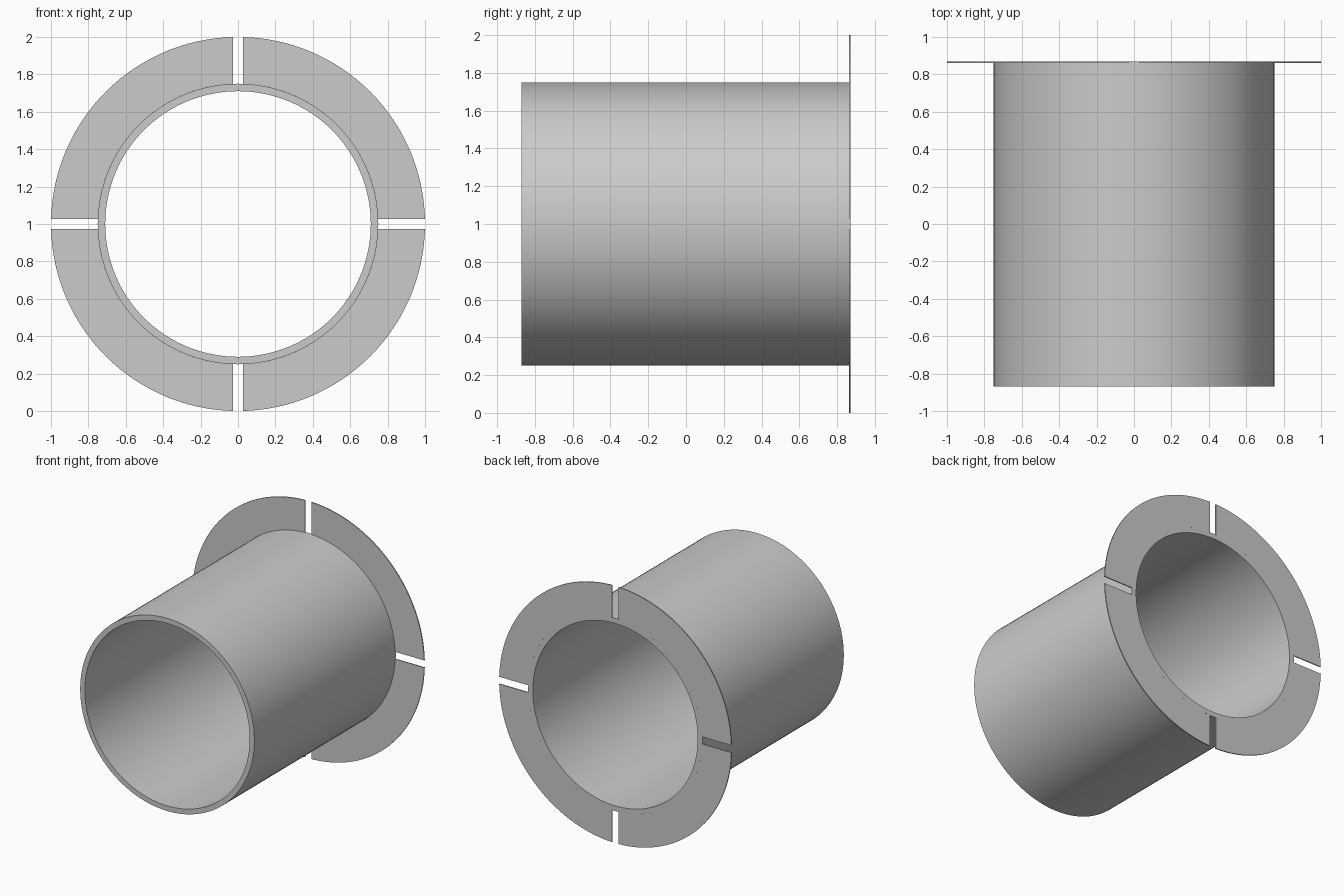
import bpy, bmesh
from math import sin, cos, asin, pi, radians

cube = bpy.data.objects.get("Cube")
if cube:
    bpy.data.objects.remove(cube)

R_IN, R_TUBE, R_FLANGE = 0.71, 0.75, 1.0
FRONT, BACK = -0.87, 0.87
FLANGE_T, SLOT_HALF = 0.008, 0.028
SEGMENTS = 128
CENTRE_Z = 1.0

grey = bpy.data.materials.new("light grey")
grey.use_nodes = True
colour = (0.6, 0.6, 0.6, 1)
grey.diffuse_color = colour
grey.node_tree.nodes["Principled BSDF"].inputs["Base Color"].default_value = colour


def ring_point(bm, r, angle, y):
    return bm.verts.new((r * cos(angle), y, CENTRE_Z + r * sin(angle)))


def finish(bm, name):
    bmesh.ops.recalc_face_normals(bm, faces=bm.faces)
    mesh = bpy.data.meshes.new(name)
    bm.to_mesh(mesh)
    bm.free()
    obj = bpy.data.objects.new(name, mesh)
    bpy.context.collection.objects.link(obj)
    mesh.materials.append(grey)
    bpy.ops.object.select_all(action='DESELECT')
    obj.select_set(True)
    bpy.context.view_layer.objects.active = obj
    bpy.ops.object.shade_smooth_by_angle(angle=radians(30))


def sweep(bm, sections, closed):
    """Join matching four-point sections with quads, capping open ends."""
    pairs = list(zip(sections, sections[1:]))
    if closed:
        pairs.append((sections[-1], sections[0]))
    for a, b in pairs:
        for i in range(4):
            j = (i + 1) % 4
            bm.faces.new((a[i], a[j], b[j], b[i]))
    if not closed:
        bm.faces.new(sections[0])
        bm.faces.new(sections[-1])


# Hollow tube
bm = bmesh.new()
profile = [(R_IN, FRONT), (R_TUBE, FRONT), (R_TUBE, BACK), (R_IN, BACK)]
sweep(bm, [[ring_point(bm, r, 2 * pi * k / SEGMENTS, y) for r, y in profile]
           for k in range(SEGMENTS)], closed=True)
finish(bm, "tube")

# Thin rear flange: four quadrants separated by parallel-sided slots
bm = bmesh.new()
profile = [(R_TUBE, BACK - FLANGE_T), (R_FLANGE, BACK - FLANGE_T),
           (R_FLANGE, BACK), (R_TUBE, BACK)]
steps = SEGMENTS // 4
for quadrant in range(4):
    sections = []
    for k in range(steps + 1):
        section = []
        for r, y in profile:
            gap = asin(SLOT_HALF / r)
            angle = quadrant * pi / 2 + gap + (pi / 2 - 2 * gap) * k / steps
            section.append(ring_point(bm, r, angle, y))
        sections.append(section)
    sweep(bm, sections, closed=False)
finish(bm, "rear_flange")
